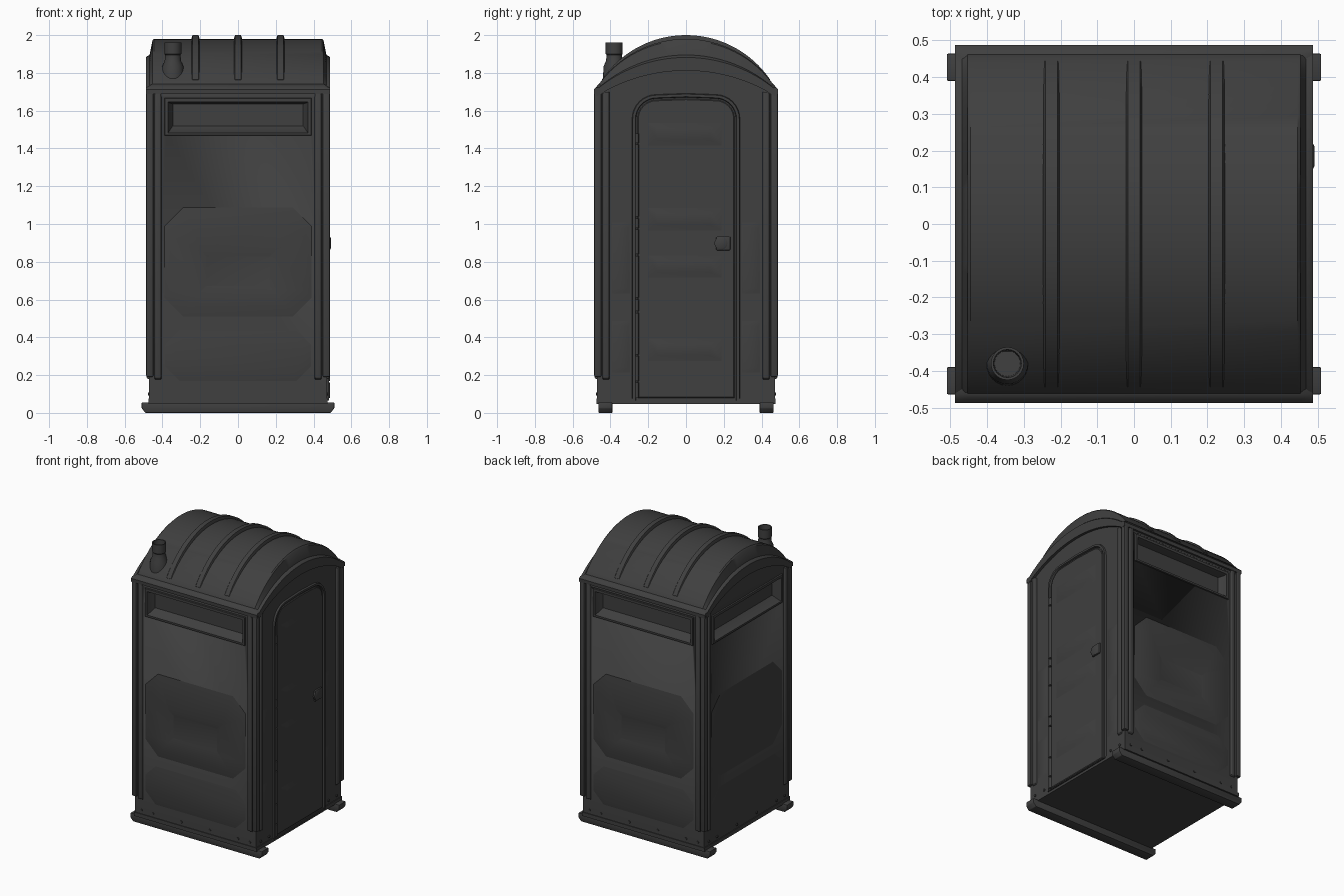
import bpy, bmesh, math
from mathutils import Vector, Matrix

if "Cube" in bpy.data.objects:
    bpy.data.objects.remove(bpy.data.objects["Cube"])

mat = bpy.data.materials.new("dark_plastic")
mat.diffuse_color = (0.05, 0.05, 0.05, 1)
mat.use_nodes = True
mat.node_tree.nodes["Principled BSDF"].inputs["Base Color"].default_value = mat.diffuse_color


def finish(name, bm, bevel=0.0):
    bmesh.ops.recalc_face_normals(bm, faces=bm.faces)
    me = bpy.data.meshes.new(name)
    bm.to_mesh(me)
    bm.free()
    ob = bpy.data.objects.new(name, me)
    bpy.context.collection.objects.link(ob)
    me.materials.append(mat)
    bpy.ops.object.select_all(action='DESELECT')
    ob.select_set(True)
    bpy.context.view_layer.objects.active = ob
    if bevel:
        m = ob.modifiers.new("bevel", 'BEVEL')
        m.width, m.segments, m.limit_method = bevel, 2, 'ANGLE'
        bpy.ops.object.modifier_apply(modifier="bevel")
    bpy.ops.object.shade_smooth_by_angle(angle=math.radians(35))
    return ob


def loft(name, loops, k=0, caps=(True, True), bevel=0.0):
    """Skin closed loops of (u along wall, d outward, z); wall k: 0 front, 1 right, 2 back, 3 left."""
    bm = bmesh.new()
    rot = Matrix.Rotation(k * math.pi / 2, 3, 'Z')
    rings = [[bm.verts.new(rot @ Vector((u, -d, z))) for u, d, z in lp] for lp in loops]
    for a, b in zip(rings, rings[1:]):
        for i in range(len(a)):
            j = (i + 1) % len(a)
            bm.faces.new((a[i], a[j], b[j], b[i]))
    if caps[0]:
        bm.faces.new(rings[0])
    if caps[1]:
        bm.faces.new(rings[-1])
    return finish(name, bm, bevel)


def at(outline, d):
    return [(u, d, z) for u, z in outline]


def rect(u0, u1, z0, z1):
    return [(u0, z0), (u1, z0), (u1, z1), (u0, z1)]


def octagon(w, z0, z1, c):
    return [(-w + c, z0), (w - c, z0), (w, z0 + c), (w, z1 - c),
            (w - c, z1), (-w + c, z1), (-w, z1 - c), (-w, z0 + c)]


def box(name, u0, u1, d0, d1, z0, z1, k=0, bevel=0.0):
    return loft(name, [at(rect(u0, u1, z0, z1), d) for d in (d0, d1)], k, bevel=bevel)


def arc(half, z_end, z_top, n=32):
    s = z_top - z_end
    r = (half * half + s * s) / (2 * s)
    a = math.asin(half / r)
    return [(r * math.sin(t), z_top - r + r * math.cos(t))
            for t in (-a + 2 * a * i / n for i in range(n + 1))]


def door_outline(w, top, r, bottom):
    pts = [(-w, bottom), (w, bottom)]
    for i in range(9):
        t = math.pi / 2 * i / 8
        pts.append((w - r + r * math.cos(t), top - r + r * math.sin(t)))
    pts.append((0, top + 0.006))
    for i in range(9):
        t = math.pi / 2 * (1 + i / 8)
        pts.append((-w + r + r * math.cos(t), top - r + r * math.sin(t)))
    return pts


def circle(cu, cd, r, z, n=24):
    return [(cu + r * math.cos(2 * math.pi * i / n), cd + r * math.sin(2 * math.pi * i / n), z)
            for i in range(n)]


# Skids and floor
for y in (-0.427, 0.427):
    prof = [(-0.49, 0), (0.49, 0), (0.51, 0.025), (0.51, 0.055), (-0.51, 0.055), (-0.51, 0.025)]
    loft("skid", [at(prof, y - 0.037), at(prof, y + 0.037)], bevel=0.004)
box("floor", -0.475, 0.475, -0.475, 0.475, 0.048, 0.075)

# Cabin shell with arched gable tops, cut for the vent recesses
shell = [(-0.47, 0.06)] + arc(0.47, 1.70, 1.85) + [(0.47, 0.06)]
cabin = loft("cabin_shell", [at(shell, -0.47), at(shell, 0.47)], 1)
for k in (0, 2, 3):
    cut = box("vent_cutter", -0.377, 0.377, 0.40, 0.55, 1.478, 1.652, k)
    cut.hide_render = True
    m = cabin.modifiers.new("cut", 'BOOLEAN')
    m.operation, m.solver, m.object = 'DIFFERENCE', 'EXACT', cut
    bpy.context.view_layer.objects.active = cabin
    bpy.ops.object.modifier_apply(modifier="cut")
    bpy.data.objects.remove(cut)

# Three plain walls: recessed vent, embossed panels, rivets
for k in (0, 2, 3):
    loft("vent_frame", [at(rect(-0.39, 0.39, 1.467, 1.668), 0.465),
                        at(rect(-0.387, 0.387, 1.47, 1.665), 0.479),
                        at(rect(-0.37, 0.37, 1.483, 1.647), 0.479),
                        at(rect(-0.367, 0.367, 1.487, 1.643), 0.465),
                        at(rect(-0.345, 0.345, 1.52, 1.635), 0.425)], k, (False, True))
    loft("wall_emboss", [at(octagon(0.395, 0.50, 1.10, 0.10), 0.468),
                         at(octagon(0.36, 0.56, 1.03, 0.09), 0.479),
                         at(octagon(0.20, 0.64, 0.86, 0.004), 0.479),
                         at(octagon(0.17, 0.67, 0.83, 0.004), 0.472)], k)
    loft("lower_emboss", [at(octagon(0.395, 0.16, 0.45, 0.08), 0.468),
                          at(octagon(0.36, 0.20, 0.39, 0.07), 0.477)], k)
for k in range(4):
    for u in (-0.42, -0.33, -0.11, 0.11, 0.33, 0.42):
        if k != 1 or abs(u) > 0.3:
            ring = [[(x, d, z - 0.0) for x, z, d in circle(u, 0.10, 0.009, d, 10)] for d in (0.465, 0.476)]
            loft("rivet", ring, k)

# Corner posts and the ridges beside them
for k in range(4):
    box("corner_post", 0.448, 0.486, 0.448, 0.486, 0.19, 1.70, k, 0.008)
    for s in (-1, 1):
        u = s * 0.424
        loft("post_ridge", [at(rect(u - 0.02, u + 0.02, 0.175, 1.70), 0.465),
                            at(rect(u - 0.014, u + 0.014, 0.185, 1.70), 0.484)], k, bevel=0.004)

# Door frame, door and its raised bands on the right side
loft("door_frame", [at(door_outline(0.287, 1.687, 0.13, 0.065), 0.465),
                    at(door_outline(0.282, 1.682, 0.125, 0.065), 0.482),
                    at(door_outline(0.268, 1.668, 0.112, 0.065), 0.482),
                    at(door_outline(0.263, 1.663, 0.107, 0.065), 0.465)], 1, (False, False))
loft("door", [at(door_outline(0.257, 1.657, 0.10, 0.08), 0.465),
              at(door_outline(0.257, 1.657, 0.10, 0.08), 0.473),
              at(door_outline(0.252, 1.652, 0.095, 0.085), 0.477)], 1)
for z0, z1 in ((0.28, 0.39), (0.72, 0.83), (0.97, 1.08), (1.42, 1.53)):
    loft("door_band", [at(rect(-0.21, 0.20, z0 - 0.01, z1 + 0.01), 0.475),
                       at(rect(-0.15, 0.13, z0 + 0.025, z1 - 0.025), 0.487)], 1)
for s in (-1, 1):
    for z0, z1 in ((0.20, 0.50), (0.62, 1.02)):
        u = s * 0.345
        loft("jamb_emboss", [at(rect(u - 0.052, u + 0.052, z0, z1), 0.468),
                             at(rect(u - 0.04, u + 0.04, z0 + 0.04, z1 - 0.04), 0.474)], 1)

# Hinge knuckles and latch
for z0, z1 in ((0.08, 0.16), (0.17, 0.30), (0.31, 0.53), (0.54, 0.60), (0.61, 0.83),
               (0.84, 0.97), (0.98, 1.03), (1.04, 1.42), (1.43, 1.48)):
    loft("hinge", [circle(-0.26, 0.477, 0.010, z, 12) for z in (z0, z1)], 1)
box("latch_plate", 0.16, 0.235, 0.47, 0.488, 0.86, 0.935, 1, 0.006)
knob = [[(x, d, z) for x, z, d in circle(0.185, 0.898, r, d)]
        for r, d in ((0.034, 0.475), (0.034, 0.488), (0.026, 0.492))]
loft("latch_knob", knob, 1)

# Arched roof with sloped gable edges and an arched lip
under = [(u, z) for u, z in arc(0.475, 1.675, 1.812)][::-1]
roof = [(0.488, 1.882), (0.476, 1.892), (0.468, 1.895), (0.453, 1.972), (0.445, 1.98)]
sections = [(-x, t) for x, t in roof] + [(x, t) for x, t in roof[::-1]]
loft("roof", [at(arc(0.470 if t < 1.9 else 0.465, 1.715 if t < 1.9 else 1.735, t) + under, x)
              for x, t in sections], 1)

# Eaves flange along front and back
for k in (0, 2):
    eave = [(0.44, 1.688), (0.486, 1.688), (0.487, 1.712), (0.478, 1.722), (0.464, 1.74), (0.44, 1.74)]
    loft("eaves", [[(u, d, z if abs(u) < 0.47 else min(z, 1.722)) for d, z in eave]
                   for u in (-0.487, -0.455, 0.455, 0.487)], k)

# Three roof ribs
for x in (-0.225, 0, 0.225):
    def rib(top, half, end):
        return arc(half, end, top) + arc(0.42, 1.72, 1.95)[::-1]
    loft("roof_rib", [at(rib(1.978, 0.44, 1.763), x - 0.023), at(rib(2.0, 0.445, 1.765), x - 0.016),
                      at(rib(2.0, 0.445, 1.765), x + 0.016), at(rib(1.978, 0.44, 1.763), x + 0.023)], 1)

# Vent pipe with hollow cap
pipe = ((0.060, 1.77), (0.056, 1.835), (0.043, 1.865), (0.041, 1.895), (0.045, 1.90),
        (0.045, 1.962), (0.038, 1.962), (0.035, 1.86))
loft("vent_pipe", [circle(-0.345, 0.38, r, z) for r, z in pipe])
